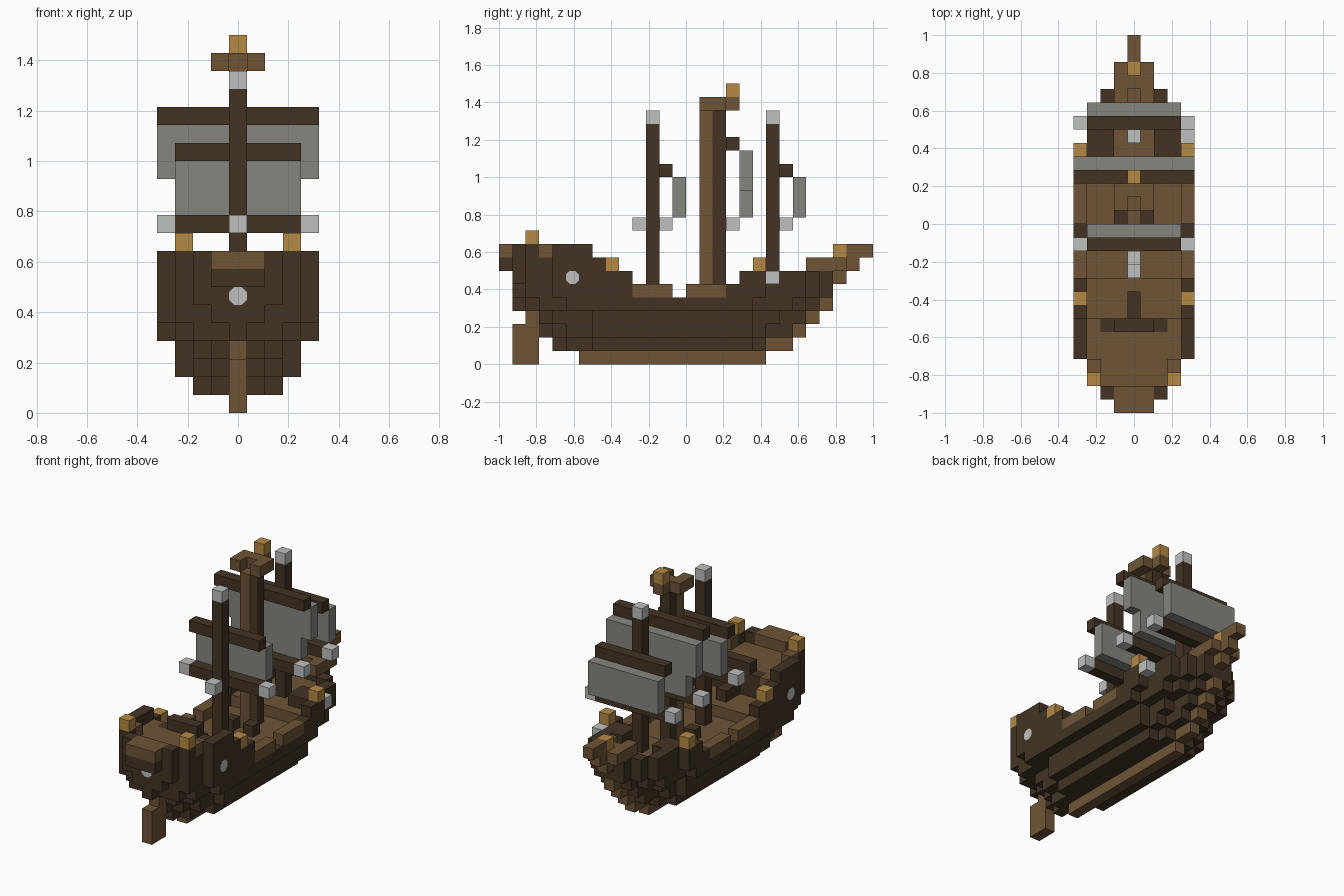
import bpy
import bmesh
import math
from mathutils import Vector

if "Cube" in bpy.data.objects:
    bpy.data.objects.remove(bpy.data.objects["Cube"], do_unlink=True)

UNIT = 2 / 28  # edge of one building block


def make_material(name, hex_colour):
    rgb = [int(hex_colour[n:n + 2], 16) / 255 for n in (0, 2, 4)]
    linear = [((c + 0.055) / 1.055) ** 2.4 for c in rgb] + [1]
    mat = bpy.data.materials.new(name)
    mat.use_nodes = True
    mat.diffuse_color = linear
    mat.node_tree.nodes["Principled BSDF"].inputs["Base Color"].default_value = linear
    return mat


DARK = make_material("dark_wood", "433423")
WOOD = make_material("brown_wood", "6e5436")
GOLD = make_material("gold", "b58a45")
CLOTH = make_material("grey_cloth", "868680")
PALE = make_material("pale_grey", "bfc1c1")

cells = {}  # block position -> (part name, material)


def box(part, mat, xs, ys, zs, mirror=False):
    """Fill an inclusive range of blocks; single numbers mean one block."""
    spans = [s if isinstance(s, tuple) else (s, s) for s in (xs, ys, zs)]
    rx, ry, rz = [range(a, b + 1) for a, b in spans]
    for x in rx:
        for y in ry:
            for z in rz:
                cells[x, y, z] = (part, mat)
                if mirror:
                    cells[-x, y, z] = (part, mat)


def hull_layer(z, start, stern, full, bow, end):
    """One hull layer: half widths tapering at the stern and the bow."""
    middle = [full] * (end - start - len(stern) - len(bow) + 1)
    widths = stern + middle + bow
    for n, half in enumerate(widths):
        box("hull", DARK, (-half, half), start + n, z)


# Hull layers, from the bottom up
hull_layer(1, 4, [0, 1, 1], 2, [1], 19)
hull_layer(2, 3, [0, 1, 2, 2], 3, [2, 1, 1], 21)
hull_layer(3, 2, [0, 1, 2, 2, 2], 3, [2, 2, 1, 1], 22)
hull_layer(4, 1, [0, 2, 3, 3], 4, [3, 3, 3, 2, 1], 23)
hull_layer(5, 1, [1, 3, 3], 4, [3, 3, 3, 2, 1], 24)
hull_layer(6, 1, [2, 3, 3], 4, [3, 3, 3, 2, 1], 24)
hull_layer(7, 1, [2, 3, 3], 4, [], 6)

# Open waist, hollowed out above the decks
for x in range(-4, 5):
    for y in range(7, 18):
        if abs(x) < 4 or y > 9:
            cells.pop((x, y, 6), None)
        if y > 9:
            cells.pop((x, y, 5), None)
for y, half in ((18, 3), (19, 1), (20, 1), (21, 2), (22, 2), (23, 1)):
    for x in range(-half, half + 1):
        cells.pop((x, y, 6), None)
        cells[x, y, 5] = ("fore_deck", WOOD)

# Decks
box("main_deck", WOOD, (-3, 3), (10, 17), 4)
box("main_deck", WOOD, (-3, 3), (7, 9), 5)
box("quarter_deck", WOOD, (-2, 2), (2, 5), 7)
box("quarter_deck", WOOD, 3, (4, 6), 7, True)
box("hatch", DARK, 1, 14, 5, True)
box("stern_steps", DARK, 0, (7, 8), 6)

# Rails
box("waist_rail", WOOD, 4, (10, 12), 5, True)
box("waist_rail", WOOD, 4, (14, 16), 5, True)
box("waist_rail", DARK, 4, 17, 5, True)
box("waist_rail", DARK, 4, 7, 7, True)
box("stern_rail", DARK, 4, (4, 6), 8, True)
box("stern_rail", WOOD, 3, 3, 8, True)
box("stern_rail", DARK, 3, 2, 8, True)
box("stern_rail", DARK, 2, 1, 8, True)
box("stern_rail", WOOD, (-1, 1), 1, 8)
box("stern_rail", DARK, (-1, 1), 6, 8)
box("stern_balcony", DARK, (-1, 1), 0, 7)
box("stern_balcony", WOOD, (-1, 1), 0, 8)

# Keel, rudder and stepped stem
box("keel", WOOD, 0, (6, 19), 0)
box("rudder", WOOD, 0, (1, 2), (0, 2))
box("rudder", WOOD, 0, 2, 3)
box("stem", WOOD, 0, (20, 21), 1)
for z in (2, 3, 4):
    box("stem", WOOD, 0, z + 20, z)
box("stem", WOOD, 0, 25, 6)

# Bow platform and bowsprit
box("bow_platform", WOOD, 1, (23, 25), 7, True)
box("bow_platform", WOOD, 0, (24, 26), 7)
box("bowsprit", WOOD, 0, (26, 27), 8)

# Lanterns and corner posts
box("bow_lantern", GOLD, 0, 25, 8)
box("stern_post", GOLD, 3, 2, 9, True)
box("aft_post", GOLD, 4, 8, 7, True)
box("fore_post", GOLD, 4, 19, 7, True)
box("bow_lamp", PALE, 4, 20, 6)

# Masts
for name, y in (("aft_mast", 11), ("fore_mast", 20)):
    box(name, DARK, 0, y, (5, 17))
    box(name, PALE, 0, y, 18)
box("aft_mast", PALE, 0, 10, 10)
box("main_mast", WOOD, 0, 15, (5, 18))
box("main_mast", DARK, 0, 16, (5, 18))

# Lookout
box("lookout", WOOD, 1, (15, 16), 19, True)
box("lookout", WOOD, 0, (16, 17), 19)
box("lookout_lantern", GOLD, 0, 17, 20)

# Yards and sails, each hung just ahead of its mast
for name, y, top, half in (("aft", 12, 14, 3), ("main", 17, 16, 4), ("fore", 21, 14, 3)):
    box(name + "_upper_yard", DARK, (-half, half), y, top)
    box(name + "_lower_yard", DARK, (-3, 3), y, 10)
    box(name + "_lower_yard", PALE, 4, y, 10, True)
    box(name + "_sail", CLOTH, (-3, 3), y + 1, (11, top - 1))
    if half == 4:
        box(name + "_sail", CLOTH, 4, y + 1, (13, top - 1), True)


def to_world(point):
    return Vector((point[0], point[1] - 13.5, point[2] + 0.5)) * UNIT


def new_object(name, bm, mats):
    mesh = bpy.data.meshes.new(name)
    bm.to_mesh(mesh)
    bm.free()
    for mat in mats:
        mesh.materials.append(mat)
    obj = bpy.data.objects.new(name, mesh)
    bpy.context.collection.objects.link(obj)


def build_part(name):
    """Skin the outer faces of a part's blocks."""
    bm = bmesh.new()
    mats = []
    for cell, (part, mat) in cells.items():
        if part != name:
            continue
        if mat not in mats:
            mats.append(mat)
        for axis in range(3):
            for sign in (-1, 1):
                side = Vector((0, 0, 0))
                side[axis] = sign
                if tuple(int(c + s) for c, s in zip(cell, side)) in cells:
                    continue
                u = Vector((0, 0, 0))
                u[(axis + 1) % 3] = 0.5
                v = side.cross(u)
                mid = Vector(cell) + side / 2
                ring = (mid - u - v, mid + u - v, mid + u + v, mid - u + v)
                face = bm.faces.new([bm.verts.new(to_world(p)) for p in ring])
                face.material_index = mats.index(mat)
    bmesh.ops.remove_doubles(bm, verts=bm.verts, dist=UNIT / 100)
    new_object(name, bm, mats)


for part_name in sorted({part for part, mat in cells.values()}):
    build_part(part_name)


def window(name, centre, normal):
    """Thin pane with cut corners, lying on a hull face."""
    bm = bmesh.new()
    side = Vector((0, 0, 1)).cross(normal)
    up = Vector((0, 0, 1))
    ring = []
    for n in range(8):
        angle = math.tau * (n + 0.5) / 8
        offset = (side * math.cos(angle) + up * math.sin(angle)) * 0.54
        ring.append(bm.verts.new(to_world(Vector(centre) + normal * 0.55 + offset)))
    bm.faces.new(ring)
    new_object(name, bm, [PALE])


window("stern_window", (0, 1, 6), Vector((0, -1, 0)))
window("left_window", (4, 5, 6), Vector((1, 0, 0)))
window("right_window", (-4, 5, 6), Vector((-1, 0, 0)))
